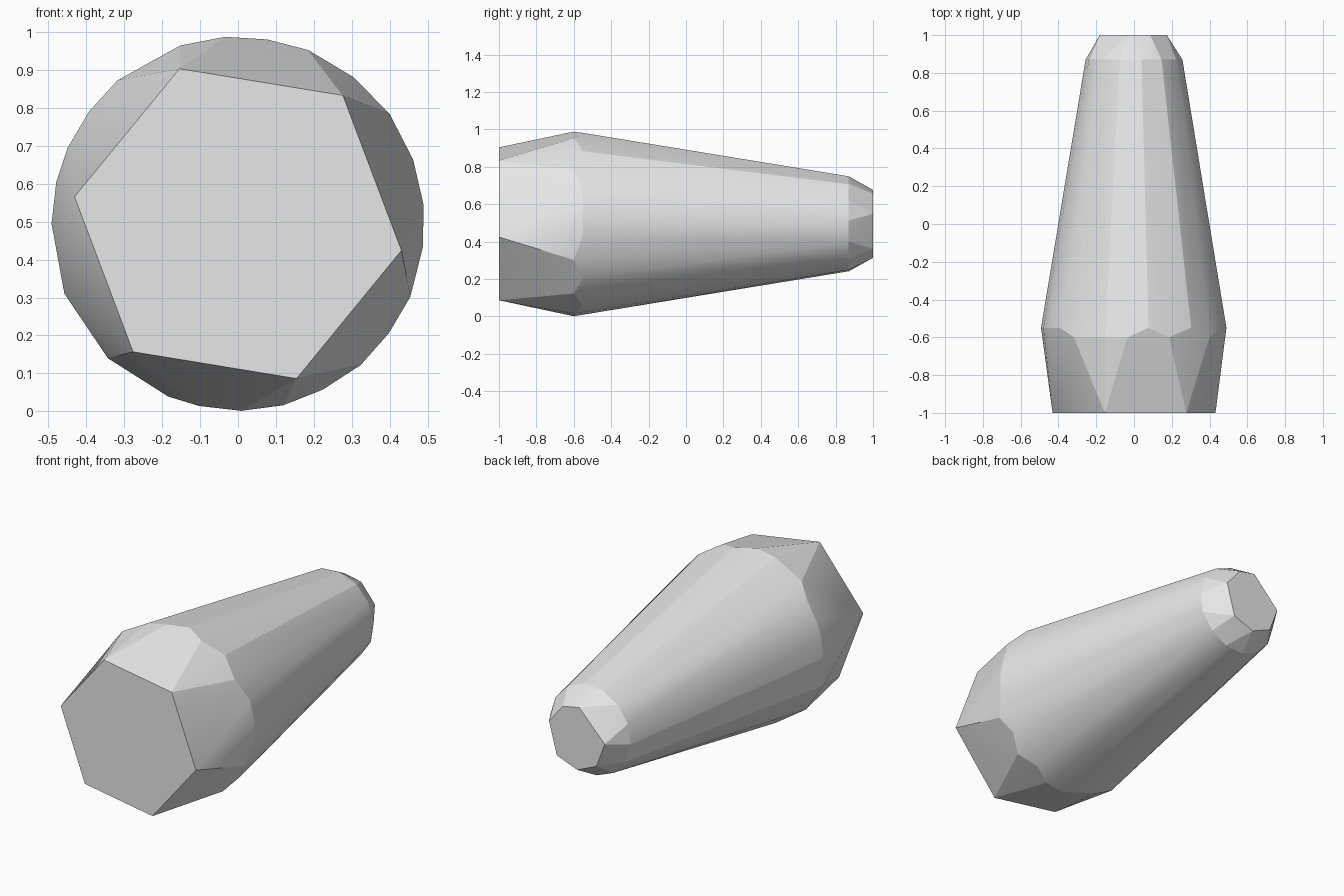
import bpy, bmesh
from math import sin, cos, radians

cube = bpy.data.objects.get("Cube")
if cube:
    bpy.data.objects.remove(cube)

AXIS_Z = 0.495

# Plain grey surface
grey = bpy.data.materials.new("light grey")
grey.use_nodes = True
colour = (0.8, 0.8, 0.8, 1)
grey.diffuse_color = colour
grey.node_tree.nodes["Principled BSDF"].inputs["Base Color"].default_value = colour


def even(count, start):
    return [start + i * 360 / count for i in range(count)]


# Cross-sections along the length: y, radius, corner angles
sections = [
    (-1.0, 0.437, even(6, -9.3)),                                  # hexagonal front
    (-0.6, 0.494, [130, 108, 94, 68, 36, -23, -49, -76, -89, -134, -158]),
    (-0.55, 0.492, [81, 52, 20, 6, -7, -36, -63, -102, -112, 180, 167, 156, 143]),
    (0.87, 0.257, even(14, 4)),                                    # rear shoulder
    (1.0, 0.182, [62, 96, 176, -135, -92, -47, 17]),               # small rear cap
]

# Faceted skin stretched over the sections
bm = bmesh.new()
for y, radius, angles in sections:
    for a in map(radians, angles):
        bm.verts.new((radius * cos(a), y, AXIS_Z + radius * sin(a)))
bmesh.ops.convex_hull(bm, input=bm.verts)
bmesh.ops.dissolve_limit(bm, angle_limit=radians(1), verts=bm.verts, edges=bm.edges)
bmesh.ops.recalc_face_normals(bm, faces=bm.faces)

mesh = bpy.data.meshes.new("tapered_body")
bm.to_mesh(mesh)
bm.free()
mesh.materials.append(grey)
body = bpy.data.objects.new("tapered_body", mesh)
bpy.context.collection.objects.link(body)

# Soft shading across the sides, crisp ends
bpy.context.view_layer.objects.active = body
body.select_set(True)
bpy.ops.object.shade_smooth_by_angle(angle=radians(15))
